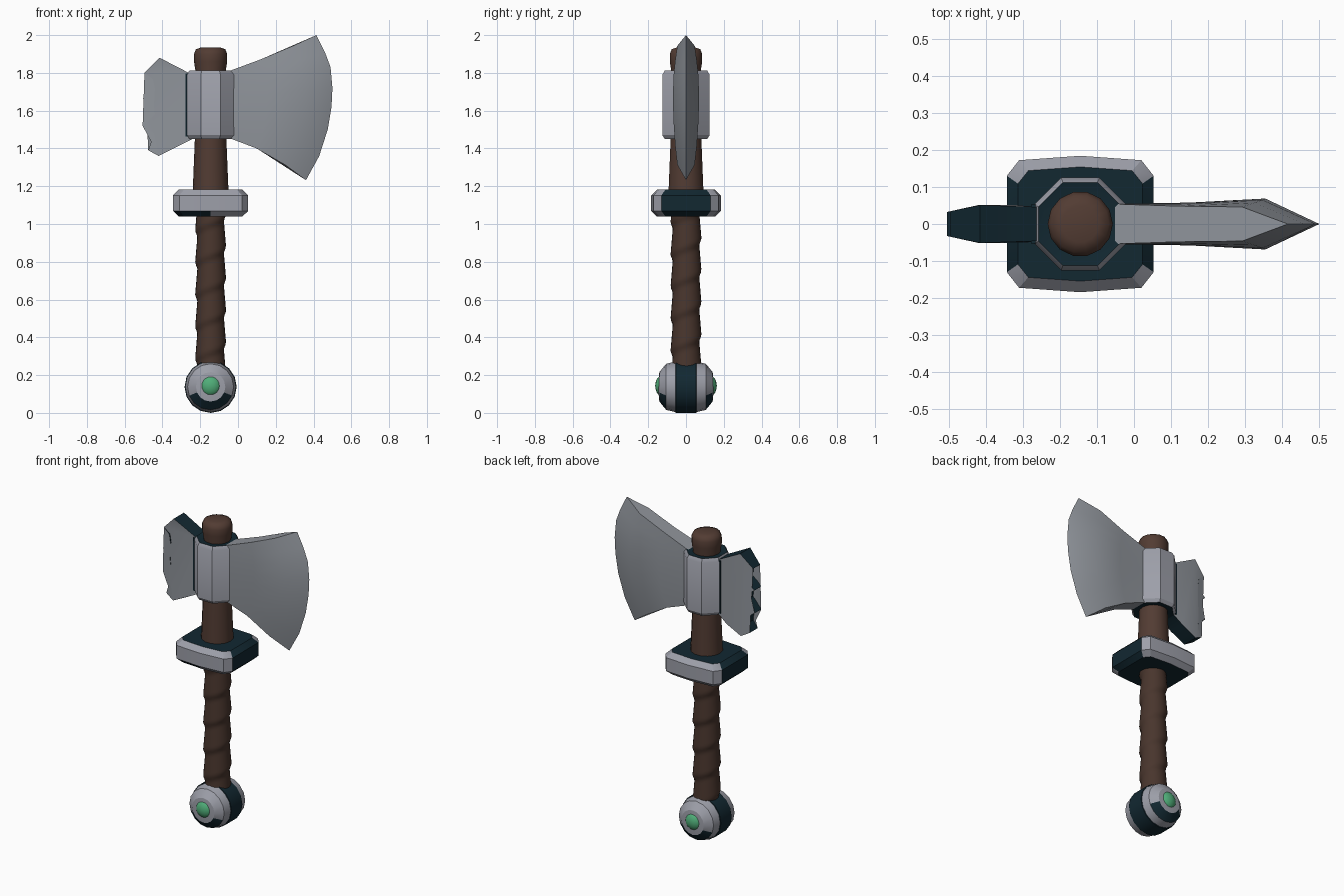
import bpy, bmesh, math
from mathutils import Vector

if "Cube" in bpy.data.objects:
    bpy.data.objects.remove(bpy.data.objects["Cube"])

AX = -0.145  # x of the handle axis


def material(name, rgb):
    m = bpy.data.materials.new(name)
    m.diffuse_color = (*rgb, 1)
    m.use_nodes = True
    m.node_tree.nodes["Principled BSDF"].inputs["Base Color"].default_value = m.diffuse_color
    return m


STEEL = material("light steel", (0.34, 0.35, 0.40))
BLADE = material("blade steel", (0.28, 0.30, 0.33))
NAVY = material("dark navy", (0.006, 0.021, 0.031))
WOOD = material("brown wood", (0.085, 0.045, 0.033))
WRAP = material("dark leather", (0.066, 0.036, 0.026))
GREEN = material("green gem", (0.08, 0.42, 0.19))


def finish(name, bm, mats, rule=None, angle=35):
    bmesh.ops.remove_doubles(bm, verts=bm.verts, dist=0.0005)
    bmesh.ops.recalc_face_normals(bm, faces=bm.faces)
    bm.normal_update()
    if rule:
        for f in bm.faces:
            f.material_index = int(rule(f.calc_center_median(), f.normal))
    me = bpy.data.meshes.new(name)
    bm.to_mesh(me)
    bm.free()
    for m in mats:
        me.materials.append(m)
    me.shade_smooth()
    me.set_sharp_from_angle(angle=math.radians(angle))
    ob = bpy.data.objects.new(name, me)
    bpy.context.collection.objects.link(ob)
    return ob


def loft(rings):
    """Closed rings of points joined in order, both ends capped."""
    bm = bmesh.new()
    vs = [[bm.verts.new(p) for p in r] for r in rings]
    n = len(vs[0])
    for a, b in zip(vs, vs[1:]):
        for i in range(n):
            j = (i + 1) % n
            bm.faces.new((a[i], a[j], b[j], b[i]))
    bm.faces.new(vs[0])
    bm.faces.new(vs[-1])
    return bm


def circle(r, z, n, turn=0.0):
    return [(AX + r * math.cos(2 * math.pi * (i + turn) / n),
             r * math.sin(2 * math.pi * (i + turn) / n), z) for i in range(n)]


# Leather grip with a spiral wrap
rings = []
for k in range(49):
    z = 0.24 + 0.84 * k / 48
    ring = []
    for i in range(24):
        a = 2 * math.pi * i / 24
        saw = (z / 0.17 - a / (2 * math.pi)) % 1.0
        r = 0.070 + 0.012 * min(1, (1 - saw) * 1.2, saw * 6)
        ring.append((AX + r * math.cos(a), r * math.sin(a), z))
    rings.append(ring)
finish("grip", loft(rings), [WRAP], angle=50)

# Upper wooden shaft and rounded top
shaft = [(0.095, 1.10), (0.094, 1.19), (0.083, 1.46), (0.080, 1.81),
         (0.088, 1.86), (0.088, 1.90), (0.078, 1.925), (0.05, 1.935)]
finish("shaft", loft([circle(r, z, 14) for r, z in shaft]), [WOOD], angle=50)

# Pommel: disc turned around the y axis, dark band round the middle
PZ = 0.138
prof = [(0.03, -0.146), (0.078, -0.141), (0.122, -0.105), (0.134, -0.056), (0.138, -0.054)]
prof += [(r, -y) for r, y in reversed(prof)]
rings = [[(AX + r * math.cos(math.pi * i / 8), y, PZ + r * math.sin(math.pi * i / 8))
          for i in range(16)] for r, y in prof]


def pommel_rule(c, n):
    low_rim = 0.10 < abs(c.y) < 0.135 and c.z < 0.085
    return abs(c.y) < 0.057 or low_rim


finish("pommel", loft(rings), [STEEL, NAVY], pommel_rule, 30)

# Gems on both sides of the pommel
for side, label in ((-1, "front_gem"), (1, "back_gem")):
    bm = bmesh.new()
    bmesh.ops.create_uvsphere(bm, u_segments=16, v_segments=10, radius=0.056)
    for v in bm.verts:
        v.co = Vector((v.co.x + AX, v.co.y * 0.7 + side * 0.124, v.co.z + PZ + 0.005))
    finish(label, bm, [GREEN], angle=60)

# Guard block with chamfered corners
half = [(0.198, 0.13), (0.165, 0.172), (0.0, 0.184), (-0.165, 0.172), (-0.198, 0.13)]
outline = half + [(-x, -y) for x, y in half]
rings = []
for z, d in ((1.04, 0.03), (1.068, 0.0), (1.152, 0.0), (1.182, 0.03)):
    rings.append([(AX + x * (1 - d / 0.198), y * (1 - d / 0.184), z) for x, y in outline])


def guard_rule(c, n):
    low_front = n.z < -0.3 and c.y < 0 and c.x < AX
    return abs(c.y) < 0.12 or low_front


finish("guard", loft(rings), [STEEL, NAVY], guard_rule, 30)

# Octagonal socket holding the head, with dark ends
R = 0.125 / math.cos(math.pi / 8)
levels = [(R * 0.78, 1.452), (R * 0.90, 1.45), (R, 1.47), (R, 1.79),
          (R * 0.90, 1.812), (R * 0.78, 1.808)]
finish("socket", loft([circle(r, z, 8, 0.5) for r, z in levels]), [STEEL, NAVY],
       lambda c, n: abs(n.z) > 0.85, 30)

# Axe blade: rows from the bottom to the top, thickness fading to the edge
edge = [(0.36, 1.232), (0.43, 1.36), (0.475, 1.50), (0.495, 1.62),
        (0.50, 1.72), (0.49, 1.83), (0.46, 1.91), (0.415, 2.0)]
cols = ((0.0, 0.054), (0.38, 0.058), (0.74, 0.069))
rings = []
for k, (ex, ez) in enumerate(edge):
    v = k / (len(edge) - 1)
    rx, rz = -0.06, 1.46 + 0.345 * v
    e = abs(2 * v - 1)
    bow = 0.028 * (1 - v) ** 2 - 0.008 * v ** 2
    pts = []
    for u, t in cols:
        t *= 1 - 0.45 * u * e ** 2
        pts.append((rx + (ex - rx) * u, t, rz + (ez - rz) * u + bow * 4 * u * (1 - u)))
    rings.append([(x, -y, z) for x, y, z in pts] + [(ex, 0, ez)] + pts[::-1])
finish("blade", loft(rings), [BLADE], angle=35)

# Toothed back of the head with dark rim faces
teeth = [(-0.22, 1.79), (-0.26, 1.80), (-0.415, 1.88), (-0.495, 1.80), (-0.45, 1.768),
         (-0.44, 1.715), (-0.505, 1.665), (-0.445, 1.625), (-0.44, 1.58),
         (-0.505, 1.52), (-0.445, 1.48), (-0.44, 1.43), (-0.475, 1.39),
         (-0.42, 1.36), (-0.32, 1.41), (-0.26, 1.455), (-0.22, 1.46)]


def thick(x):
    return 0.046 if x > -0.3 else 0.051 - max(0, -0.42 - x) * 0.22


bm = loft([[(x, s * thick(x), z) for x, z in teeth] for s in (-1, 1)])
bmesh.ops.triangulate(bm, faces=[f for f in bm.faces if len(f.verts) > 4])
finish("toothed_back", bm, [BLADE, NAVY], lambda c, n: abs(n.y) < 0.5, 30)

# Dark strip between the socket and the toothed back
bm = bmesh.new()
bmesh.ops.create_cube(bm, size=1)
for v in bm.verts:
    v.co = Vector((v.co.x * 0.02 - 0.268, v.co.y * 0.104, v.co.z * 0.335 + 1.63))
finish("back_strip", bm, [NAVY])
